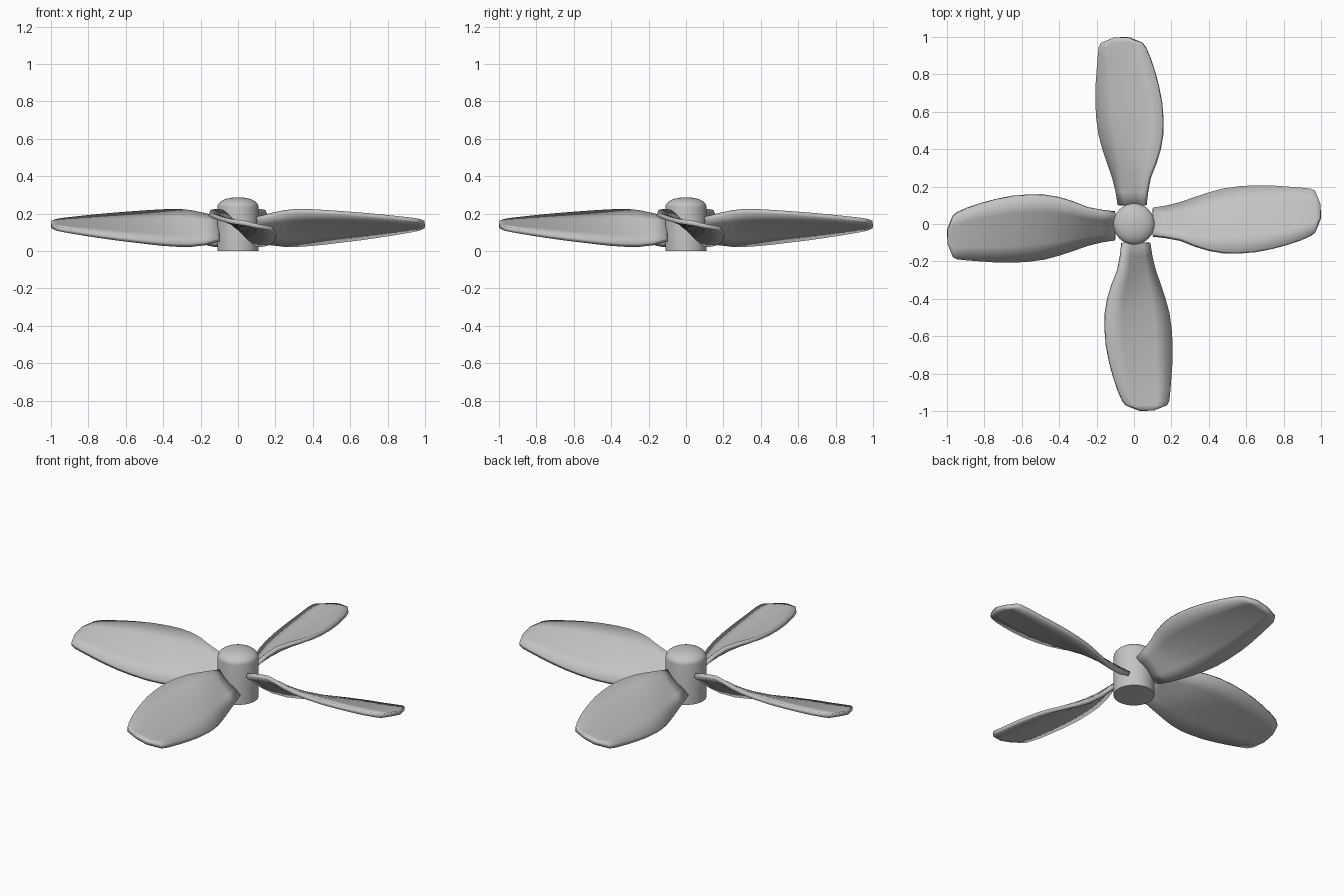
import bpy, bmesh, math
from mathutils import Vector

if "Cube" in bpy.data.objects:
    bpy.data.objects.remove(bpy.data.objects["Cube"], do_unlink=True)

grey = bpy.data.materials.new("plain_grey")
grey.use_nodes = True
GREY = (0.55, 0.55, 0.55, 1)
grey.diffuse_color = GREY
grey.node_tree.nodes["Principled BSDF"].inputs["Base Color"].default_value = GREY


def make_object(name, bm):
    mesh = bpy.data.meshes.new(name)
    bmesh.ops.recalc_face_normals(bm, faces=bm.faces)
    bm.to_mesh(mesh)
    bm.free()
    mesh.materials.append(grey)
    obj = bpy.data.objects.new(name, mesh)
    bpy.context.collection.objects.link(obj)
    return obj


def smooth(obj, degrees):
    bpy.ops.object.select_all(action="DESELECT")
    obj.select_set(True)
    bpy.context.view_layer.objects.active = obj
    bpy.ops.object.shade_smooth_by_angle(angle=math.radians(degrees))


# Hub: cylinder with a squashed dome, turned from a profile
RADIUS, SHOULDER, TOP, SIDES = 0.11, 0.235, 0.287, 48
profile = [(RADIUS, 0)]
for i in range(9):
    a = math.pi / 2 * i / 9
    profile.append((RADIUS * math.cos(a) ** 0.9,
                    SHOULDER + (TOP - SHOULDER) * math.sin(a)))
bm = bmesh.new()
rings = [[bm.verts.new((r * math.cos(2 * math.pi * k / SIDES),
                        r * math.sin(2 * math.pi * k / SIDES), z))
          for k in range(SIDES)] for r, z in profile]
for low, high in zip(rings, rings[1:]):
    for k in range(SIDES):
        n = (k + 1) % SIDES
        bm.faces.new((low[k], low[n], high[n], high[k]))
bm.faces.new(rings[0])
tip = bm.verts.new((0, 0, TOP))
for k in range(SIDES):
    bm.faces.new((rings[-1][k], rings[-1][(k + 1) % SIDES], tip))
smooth(make_object("hub", bm), 40)

# Blade sections: distance out, raised edge (y, z), lowered edge (y, z)
SECTIONS = [
    (0.10, -0.06, 0.175, 0.08, 0.06),
    (0.17, -0.068, 0.193, 0.09, 0.04),
    (0.25, -0.083, 0.21, 0.11, 0.031),
    (0.32, -0.112, 0.216, 0.135, 0.032),
    (0.40, -0.138, 0.213, 0.163, 0.038),
    (0.48, -0.152, 0.208, 0.185, 0.047),
    (0.56, -0.154, 0.202, 0.197, 0.057),
    (0.65, -0.147, 0.195, 0.203, 0.068),
    (0.74, -0.13, 0.187, 0.202, 0.081),
    (0.82, -0.109, 0.179, 0.197, 0.093),
    (0.89, -0.086, 0.171, 0.192, 0.105),
    (0.945, -0.062, 0.165, 0.187, 0.115),
    (0.97, -0.043, 0.16, 0.175, 0.12),
    (0.998, 0.032, 0.151, 0.10, 0.133),
]
CHORD = 4


def make_blade(name, turn):
    bm = bmesh.new()
    rows = []
    for x, y_up, z_up, y_low, z_low in SECTIONS:
        a, b = Vector((x, y_up, z_up)), Vector((x, y_low, z_low))
        rows.append([bm.verts.new(a.lerp(b, i / CHORD)) for i in range(CHORD + 1)])
    for r, s in zip(rows, rows[1:]):
        for i in range(CHORD):
            bm.faces.new((r[i], s[i], s[i + 1], r[i + 1]))
    blade = make_object(name, bm)
    blade.rotation_euler.z = turn
    solid = blade.modifiers.new("thickness", "SOLIDIFY")
    solid.thickness = 0.024
    solid.offset = 0
    smooth(blade, 35)


for i, side in enumerate(("left", "back", "right", "front")):
    make_blade(side + "_blade", i * math.pi / 2)
